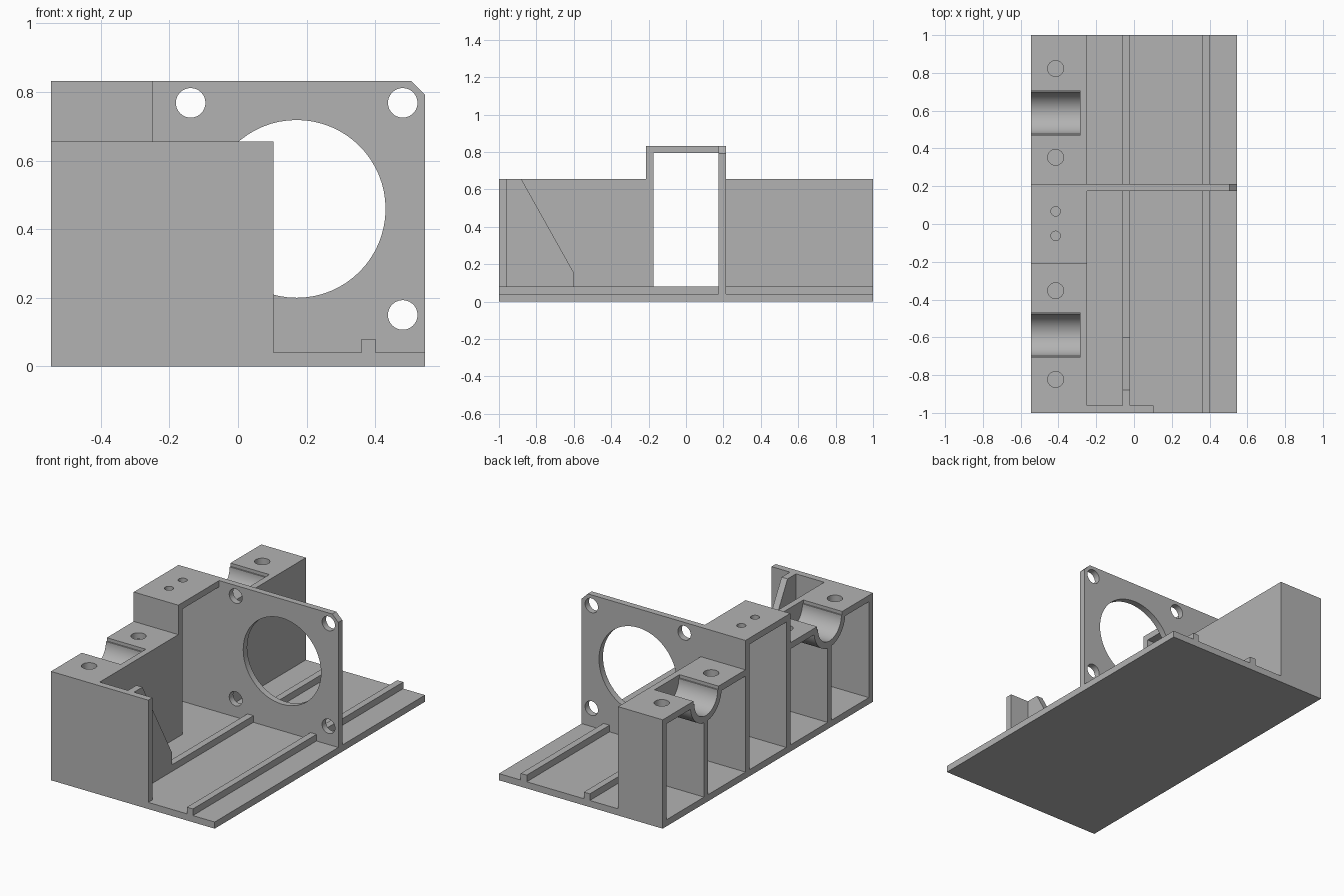
import bpy, bmesh, math
from mathutils import Matrix

cube = bpy.data.objects.get("Cube")
if cube:
    bpy.data.objects.remove(cube, do_unlink=True)

GREY = (0.45, 0.45, 0.45, 1)
mat = bpy.data.materials.new("plain grey")
mat.use_nodes = True
mat.diffuse_color = GREY
mat.node_tree.nodes["Principled BSDF"].inputs["Base Color"].default_value = GREY

# Main dimensions
T = 0.038                       # wall thickness
X0, X1 = -0.545, 0.545          # base sides
XW = -0.248                     # inner face of the holder block
DECK, TOWER = 0.655, 0.832      # heights of bearing deck and tower
YT = 0.213                      # half depth of tower
YB, RB = 0.588, 0.111           # bearing centre and radius
XH = -0.415                     # screw line


def finish(name, bm):
    bmesh.ops.recalc_face_normals(bm, faces=bm.faces)
    mesh = bpy.data.meshes.new(name)
    bm.to_mesh(mesh)
    bm.free()
    mesh.materials.append(mat)
    ob = bpy.data.objects.new(name, mesh)
    bpy.context.collection.objects.link(ob)
    return ob


def prism(name, axis, points, lo, hi):
    """Extrude a closed profile along x (points are y, z) or y (points are x, z)."""
    bm = bmesh.new()
    place = (lambda a, b: (lo, a, b)) if axis == "x" else (lambda a, b: (a, lo, b))
    face = bm.faces.new([bm.verts.new(place(a, b)) for a, b in points])
    new = bmesh.ops.extrude_face_region(bm, geom=[face])["geom"]
    move = (hi - lo, 0, 0) if axis == "x" else (0, hi - lo, 0)
    bmesh.ops.translate(bm, vec=move, verts=[v for v in new if isinstance(v, bmesh.types.BMVert)])
    return finish(name, bm)


def box(name, x, y, z):
    return prism(name, "x", [(y[0], z[0]), (y[1], z[0]), (y[1], z[1]), (y[0], z[1])], *x)


def drill(ob, holes, axis):
    """Cut round holes, given as (centre, radius), along y or z."""
    bm = bmesh.new()
    for centre, radius in holes:
        m = Matrix.Translation(centre)
        if axis == "y":
            m = m @ Matrix.Rotation(math.pi / 2, 4, "X")
        bmesh.ops.create_cone(bm, cap_ends=True, segments=64, radius1=radius,
                              radius2=radius, depth=0.1, matrix=m)
    cutter = finish("hole_cutter", bm)
    cutter.hide_render = True
    mod = ob.modifiers.new("holes", "BOOLEAN")
    mod.operation, mod.solver, mod.object = "DIFFERENCE", "EXACT", cutter
    deps = bpy.context.evaluated_depsgraph_get()
    mesh = bpy.data.meshes.new_from_object(ob.evaluated_get(deps))
    ob.modifiers.clear()
    ob.data = mesh
    bpy.data.objects.remove(cutter, do_unlink=True)
    smooth(ob)


def smooth(ob):
    bpy.ops.object.select_all(action="DESELECT")
    ob.select_set(True)
    bpy.context.view_layer.objects.active = ob
    bpy.ops.object.shade_smooth_by_angle(angle=math.radians(30))


# Base and its two long rails
box("base_plate", (X0, X1), (-1, 1), (0, 0.04))
for name, x in (("inner_rail", -0.06), ("outer_rail", 0.36)):
    box(name, (x, x + 0.04), (-1, 1), (0.04, 0.08))

# Front wall with its sloped brace
box("front_wall", (X0, 0.103), (-1, -0.96), (0.04, DECK))
prism("wall_brace", "x", [(-0.96, 0.04), (-0.6, 0.04), (-0.6, 0.155),
                          (-0.88, DECK), (-0.96, DECK)], -0.06, -0.02)
box("back_wall", (X0, XW), (1 - T, 1), (0.04, DECK))

# Upright fan plate with one clipped corner
plate = prism("fan_plate", "y", [(X0, 0.04), (X1, 0.04), (X1, TOWER - 0.04),
                                 (X1 - 0.04, TOWER), (X0, TOWER)], YT - T, YT)
yc = YT - T / 2
drill(plate, [((0.171, yc, 0.459), 0.259)] +
      [((0.171 + sx * 0.309, yc, 0.459 + sz * 0.309), 0.043)
       for sx in (-1, 1) for sz in (-1, 1)], "y")

# Open central tower
box("tower_wall", (X0, XW), (-YT, T - YT), (0.04, TOWER))
tower_top = box("tower_top", (X0, XW), (T - YT, YT - T), (TOWER - T, TOWER))
drill(tower_top, [((XH, y, TOWER), 0.025) for y in (-0.063, 0.067)], "z")

# Bearing decks on either side of the tower
step = DECK - 0.02


def arc(radius, z_edge, direction):
    """Lower arc around the bearing centre, ending at height z_edge."""
    a = math.asin((z_edge - step) / radius)
    span = math.pi + 2 * a
    pts = []
    for i in range(33):
        t = math.pi - a + span * i / 32
        pts.append((YB + radius * math.cos(t), step + radius * math.sin(t)))
    return pts[::direction]


half = RB + 0.008
profile = ([(YT, DECK), (YB - half, DECK), (YB - half, step)] + arc(RB, step, 1) +
           [(YB + half, step), (YB + half, DECK), (1, DECK), (1, DECK - T)] +
           arc(RB + T, DECK - T, -1) + [(YT, DECK - T)])
for name, s in (("back", 1), ("front", -1)):
    deck = prism(name + "_bearing_deck", "x", [(s * y, z) for y, z in profile], X0, XW - T)
    drill(deck, [((XH, s * y, DECK), 0.042) for y in (0.353, 0.823)], "z")
    ends = sorted((s * YT, s * (1 - T)))
    box(name + "_inner_wall", (XW - T, XW), ends, (0.04, DECK))
    box(name + "_divider", (X0, XW - T), (s * YB - T / 2, s * YB + T / 2),
        (0.04, step - RB - T / 2))
